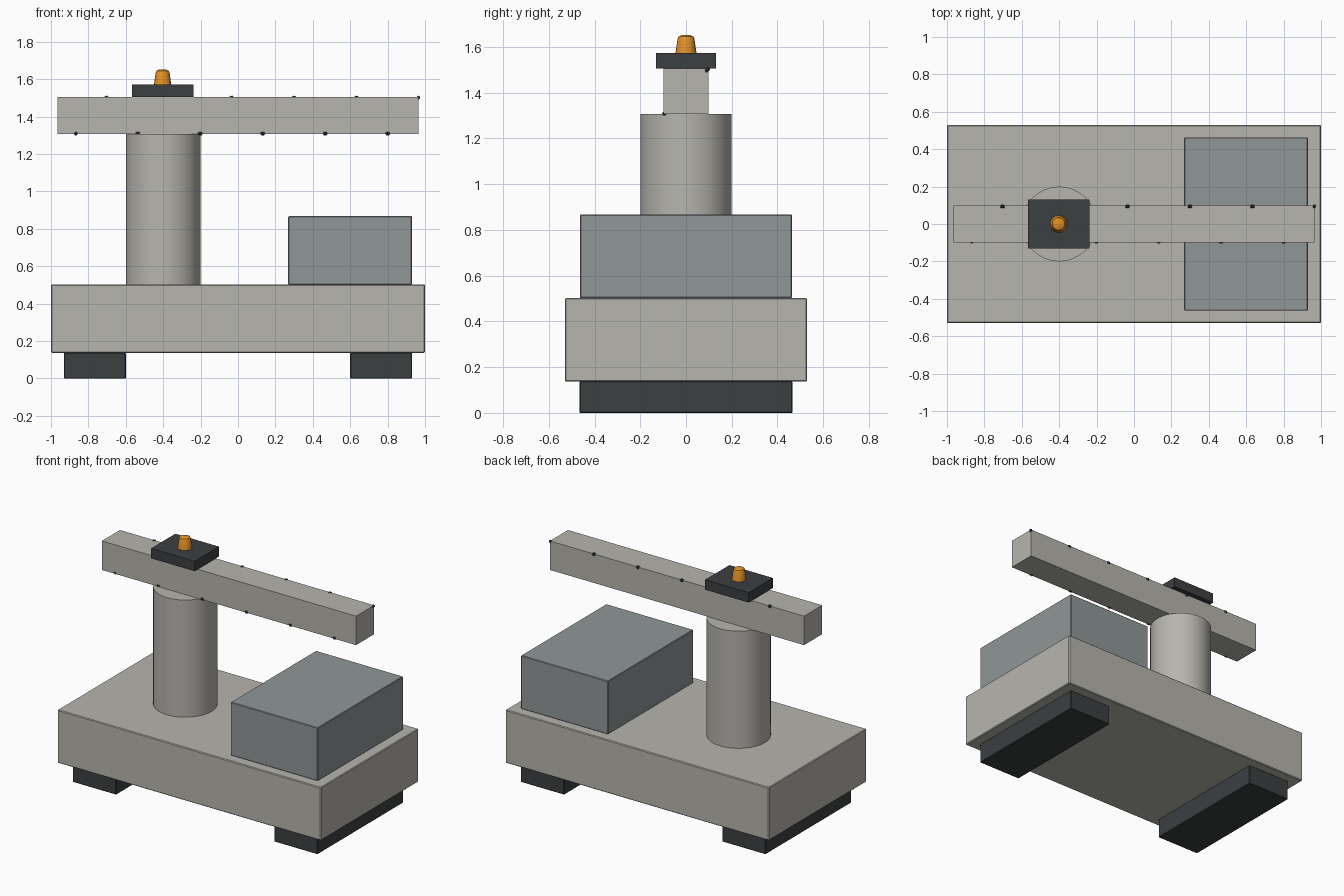
import bpy, bmesh, math
from mathutils import Vector

if "Cube" in bpy.data.objects:
    bpy.data.objects.remove(bpy.data.objects["Cube"])


def material(name, rgb):
    m = bpy.data.materials.new(name)
    m.diffuse_color = (*rgb, 1)
    m.use_nodes = True
    m.node_tree.nodes["Principled BSDF"].inputs["Base Color"].default_value = m.diffuse_color
    return m


STONE = material("warm_grey", (0.47, 0.46, 0.42))
STEEL = material("blue_grey", (0.28, 0.31, 0.31))
DARK = material("dark_grey", (0.045, 0.05, 0.053))
AMBER = material("amber", (0.75, 0.28, 0.02))


def finish(name, bm, mat, smooth=False):
    me = bpy.data.meshes.new(name)
    bmesh.ops.recalc_face_normals(bm, faces=bm.faces)
    bm.to_mesh(me)
    bm.free()
    ob = bpy.data.objects.new(name, me)
    bpy.context.collection.objects.link(ob)
    me.materials.append(mat)
    if smooth:
        bpy.ops.object.select_all(action='DESELECT')
        ob.select_set(True)
        bpy.context.view_layer.objects.active = ob
        bpy.ops.object.shade_smooth_by_angle(angle=math.radians(35))
    return ob


def box(name, x, y, z, mat, bevel=0.0):
    bm = bmesh.new()
    bmesh.ops.create_cube(bm, size=1)
    for v in bm.verts:
        v.co = [lo + (c + 0.5) * (hi - lo) for c, (lo, hi) in zip(v.co, (x, y, z))]
    ob = finish(name, bm, mat)
    if bevel:
        mod = ob.modifiers.new("edge", 'BEVEL')
        mod.width = bevel
        mod.segments = 1
    return ob


def lathe(name, cx, profile, sides, mat):
    # Stacked rings of (radius, z), capped at both ends
    bm = bmesh.new()
    rings = [[bm.verts.new((cx + r * math.cos(2 * math.pi * i / sides),
                            r * math.sin(2 * math.pi * i / sides), z))
              for i in range(sides)] for r, z in profile]
    for a, b in zip(rings, rings[1:]):
        for i in range(sides):
            j = (i + 1) % sides
            bm.faces.new((a[i], a[j], b[j], b[i]))
    bm.faces.new(rings[0])
    bm.faces.new(rings[-1])
    return finish(name, bm, mat, True)


# Feet, base slab and housing
for side, x in (("left", (-0.93, -0.60)), ("right", (0.60, 0.93))):
    box(side + "_foot", x, (-0.465, 0.465), (0, 0.137), DARK, 0.003)
box("base", (-1, 1), (-0.53, 0.53), (0.137, 0.502), STONE, 0.005)
box("housing", (0.268, 0.93), (-0.463, 0.463), (0.502, 0.868), STEEL, 0.004)

# Column carrying the boom
lathe("column", -0.4, [(0.2, 0.502), (0.2, 1.306)], 48, STONE)
box("boom", (-0.965, 0.965), (-0.098, 0.098), (1.306, 1.505), STONE)

# Lacing inside the boom, its tips just showing at two opposite edges
bm = bmesh.new()
for i in range(11):
    low, high = (-0.098, 1.306), (0.098, 1.505)
    a, b = (low, high) if i % 2 == 0 else (high, low)
    p = Vector((-0.87 + i * 0.167, *a))
    q = Vector((-0.87 + (i + 1) * 0.167, *b))
    rod = bmesh.ops.create_cone(bm, cap_ends=True, segments=8, radius1=0.009,
                                radius2=0.009, depth=(q - p).length)["verts"]
    bmesh.ops.rotate(bm, verts=rod, matrix=(q - p).to_track_quat('Z', 'Y').to_matrix())
    bmesh.ops.translate(bm, verts=rod, vec=(p + q) / 2)
finish("boom_lacing", bm, DARK, True)

# Cap plate and warning lamp
box("lamp_plate", (-0.568, -0.237), (-0.132, 0.132), (1.505, 1.573), DARK)
lathe("lamp", -0.403, [(0.046, 1.573), (0.037, 1.636), (0.033, 1.645), (0.018, 1.652)], 16, AMBER)
